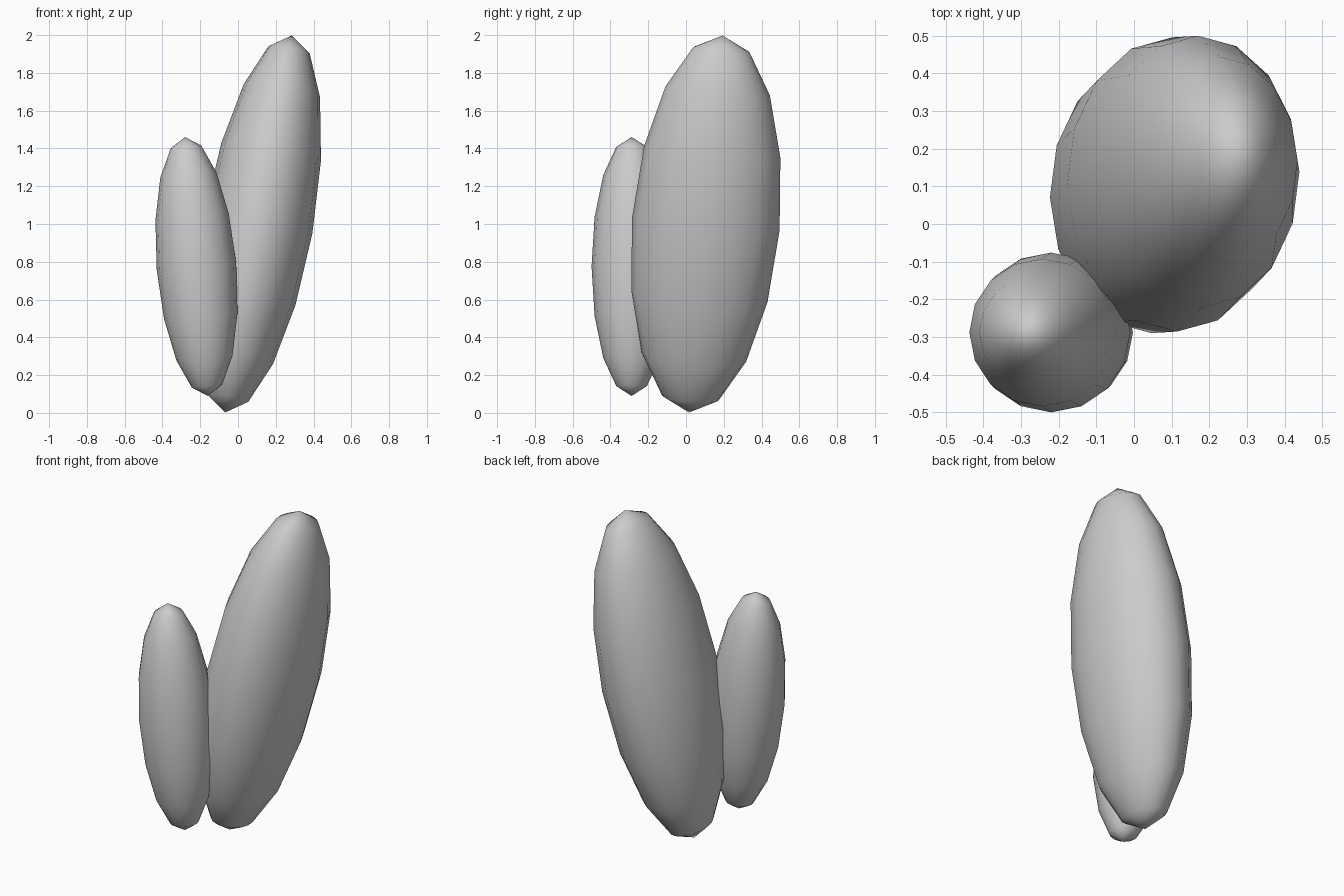
import bpy
from math import radians

if "Cube" in bpy.data.objects:
    bpy.data.objects.remove(bpy.data.objects["Cube"])


def crystal_lobe(name, centre, radii, tilt):
    """Smooth 16 x 8 sphere stretched into a tilted upright ellipsoid."""
    bpy.ops.mesh.primitive_uv_sphere_add(segments=16, ring_count=8, radius=1, location=centre)
    lobe = bpy.context.object
    lobe.name = name
    lobe.scale = radii
    lobe.rotation_euler = [radians(a) for a in tilt]
    bpy.ops.object.shade_smooth()
    return lobe


# Tall lobe leaning right and back
crystal_lobe("large_lobe", (0.108, 0.105, 1.0), (0.29, 0.392, 1.017), (-5, 10, 0))

# Short lobe leaning slightly left
crystal_lobe("small_lobe", (-0.22, -0.288, 0.775), (0.211, 0.212, 0.688), (0, -5, 0))
